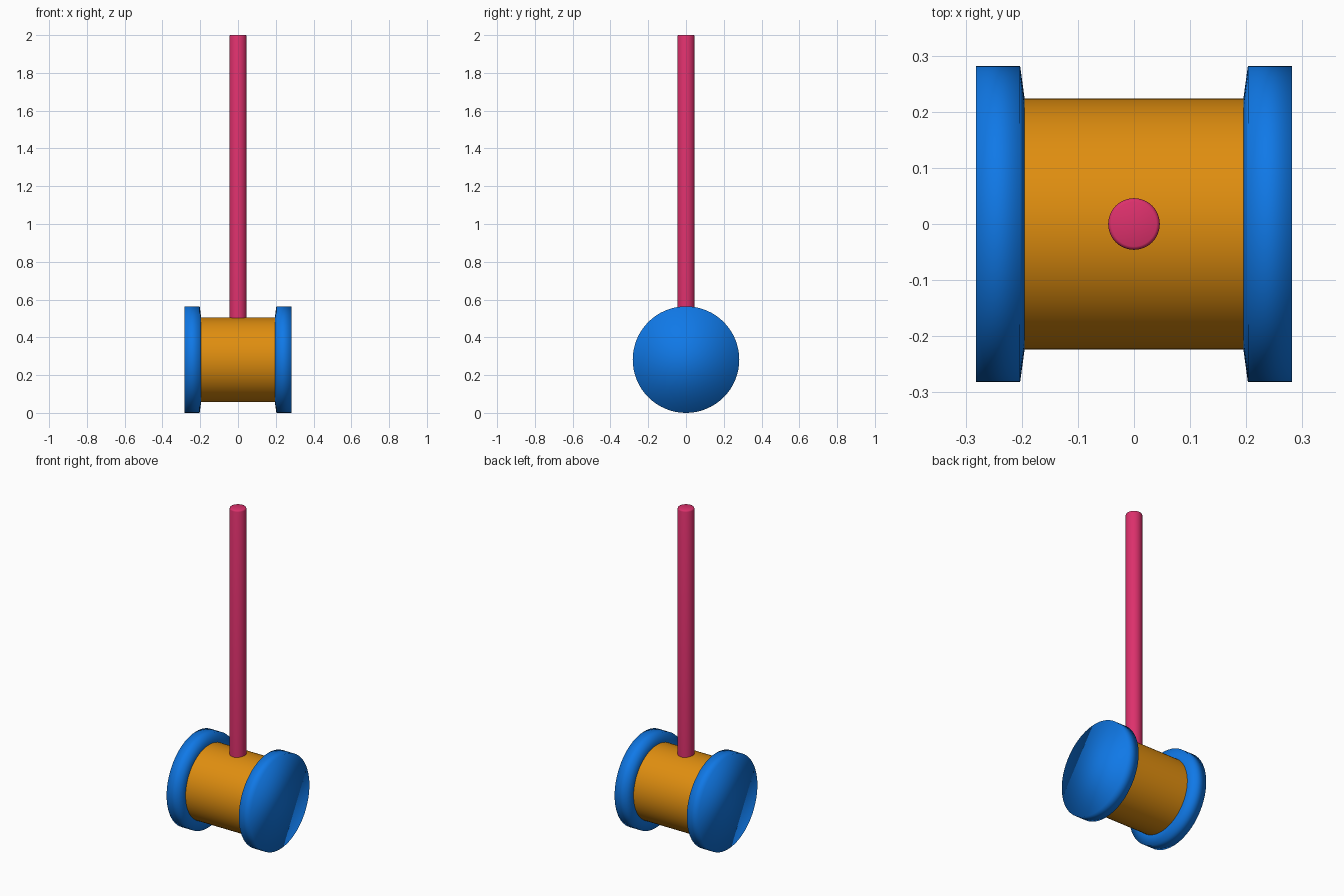
import bpy
import bmesh
import math
from mathutils import Matrix

default = bpy.data.objects.get("Cube")
if default:
    bpy.data.objects.remove(default, do_unlink=True)

AXIS_Z = 0.282  # height of the head's centre line


def material(name, rgb):
    mat = bpy.data.materials.new(name)
    mat.use_nodes = True
    mat.diffuse_color = (*rgb, 1)
    mat.node_tree.nodes["Principled BSDF"].inputs["Base Color"].default_value = (*rgb, 1)
    return mat


def lathe(name, profile, mat, matrix, sides=64, angle=None):
    """Spin (radius, height) points around z, close both ends, then place."""
    bm = bmesh.new()
    rings = []
    for r, h in profile:
        rings.append([bm.verts.new((r * math.cos(math.tau * i / sides),
                                    r * math.sin(math.tau * i / sides), h))
                      for i in range(sides)])
    for low, high in zip(rings, rings[1:]):
        for i in range(sides):
            j = (i + 1) % sides
            bm.faces.new((low[i], low[j], high[j], high[i]))
    bm.faces.new(rings[0][::-1])
    bm.faces.new(rings[-1])
    bmesh.ops.transform(bm, matrix=matrix, verts=bm.verts)
    bmesh.ops.recalc_face_normals(bm, faces=bm.faces)
    mesh = bpy.data.meshes.new(name)
    bm.to_mesh(mesh)
    bm.free()
    mesh.materials.append(mat)
    obj = bpy.data.objects.new(name, mesh)
    bpy.context.collection.objects.link(obj)
    bpy.ops.object.select_all(action="DESELECT")
    obj.select_set(True)
    bpy.context.view_layer.objects.active = obj
    if angle:
        bpy.ops.object.shade_smooth_by_angle(angle=math.radians(angle))
    else:
        bpy.ops.object.shade_smooth()
    return obj


blue = material("blue", (0.005, 0.19, 0.80))
orange = material("orange", (0.74, 0.27, 0.005))
pink = material("pink", (0.72, 0.03, 0.15))

lift = Matrix.Translation((0, 0, AXIS_Z))

# Barrel of the head, lying along x
lathe("head_barrel", [(0.224, -0.2), (0.224, 0.2)], orange,
      lift @ Matrix.Rotation(math.pi / 2, 4, "Y"), angle=30)

# Flat end caps with a tapered inner shoulder
cap = [(0.224, 0.195), (0.282, 0.203), (0.282, 0.282)]
for side, sign in (("left", 1), ("right", -1)):
    lathe(side + "_end_cap", cap, blue,
          lift @ Matrix.Rotation(sign * math.pi / 2, 4, "Y"))

# Handle with a softened top edge
lathe("handle", [(0.046, 0.45), (0.046, 1.992), (0.044, 1.998), (0.040, 2.0)],
      pink, Matrix.Identity(4), sides=48, angle=50)
